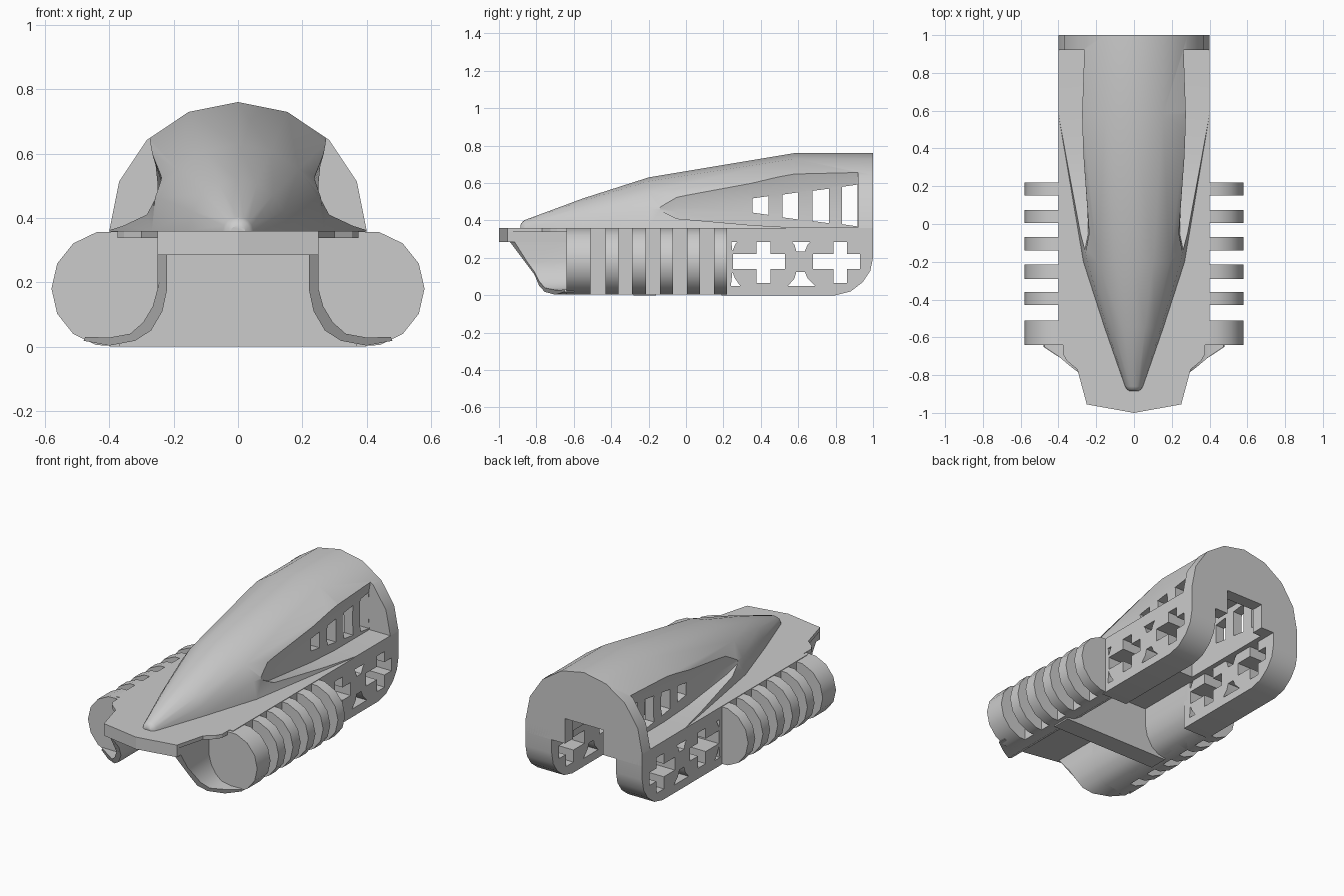
import bpy, bmesh
from math import sin, cos, pi, radians

if "Cube" in bpy.data.objects:
    bpy.data.objects.remove(bpy.data.objects["Cube"])


def loft(name, rings):
    """Closed skin through equal-length rings of 3D points."""
    bm = bmesh.new()
    vs = [[bm.verts.new(p) for p in r] for r in rings]
    n = len(rings[0])
    for a, b in zip(vs, vs[1:]):
        for i in range(n):
            j = (i + 1) % n
            bm.faces.new((a[i], a[j], b[j], b[i]))
    bm.faces.new(vs[0][::-1])
    bm.faces.new(vs[-1])
    bmesh.ops.recalc_face_normals(bm, faces=bm.faces)
    me = bpy.data.meshes.new(name)
    bm.to_mesh(me)
    bm.free()
    ob = bpy.data.objects.new(name, me)
    bpy.context.collection.objects.link(ob)
    return ob


def prism(name, pts, axis, a, b):
    place = {'x': lambda p, t: (t, p[0], p[1]),
             'y': lambda p, t: (p[0], t, p[1]),
             'z': lambda p, t: (p[0], p[1], t)}[axis]
    return loft(name, [[place(p, t) for p in pts] for t in (a, b)])


def box(name, x0, x1, y0, y1, z0, z1):
    return prism(name, [(x0, y0), (x1, y0), (x1, y1), (x0, y1)], 'z', z0, z1)


def carve(ob, cutters):
    for c in cutters:
        c.hide_render = True
        m = ob.modifiers.new("cut", 'BOOLEAN')
        m.operation, m.solver, m.object = 'DIFFERENCE', 'EXACT', c
    dg = bpy.context.evaluated_depsgraph_get()
    me = bpy.data.meshes.new_from_object(ob.evaluated_get(dg))
    ob.modifiers.clear()
    ob.data = me
    for c in cutters:
        bpy.data.objects.remove(c)


def smooth(ob, angle):
    bpy.ops.object.select_all(action='DESELECT')
    ob.select_set(True)
    bpy.context.view_layer.objects.active = ob
    bpy.ops.object.shade_smooth_by_angle(angle=radians(angle))


def hollow():
    # interior chamber and the notch through the rear wall
    return [box("chamber_cutter", -.19, .19, .3, .92, .2, .6),
            box("notch_cutter", -.13, .13, .9, 1.1, .2, .44)]


# canopy: half-round sections growing towards the rear
sections = [(-.885, .022, .015), (-.875, .038, .033), (-.86, .047, .043), (-.55, .155, .158),
            (-.2, .268, .27), (.58, .40, .40), (1, .40, .40)]
canopy = loft("canopy", [[(w * cos(pi * i / 8), y, .36 + h * sin(pi * i / 8))
                          for i in range(9)] for y, w, h in sections])


# side recess of the canopy: concave upright wall over a flat floor
def recess(s):
    rings = []
    for y, xt, xm, zt, zb in [(-.14, .255, .255, .48, .455),
                              (-.05, .238, .236, .53, .41),
                              (.35, .27, .25, .61, .375),
                              (.58, .275, .25, .65, .362),
                              (.92, .265, .25, .67, .361)]:
        h = zt - zb
        p = [(xt, zt), (xm * .7 + xt * .3, zb + .8 * h), (xm, zb + .55 * h),
             (xm, zb + .3 * h), (xm + .006, zb), (.6, zb), (.6, zt)]
        rings.append([(s * x, y, z) for x, z in p])
    return loft("recess_cutter", rings)


# tapering row of windows between the ribs
windows = []
for y0, y1, zb, zt in [(.355, .44, .43, .53), (.515, .60, .405, .55),
                       (.675, .765, .385, .57), (.835, .918, .368, .592)]:
    windows.append(prism("window_cutter", [(y0, zb + .012), (y1, zb), (y1, zt), (y0, zt - .012)],
                         'x', -.6, .6))
carve(canopy, [recess(1), recess(-1)] + hollow() + windows)
smooth(canopy, 30)

# deck plate with pointed nose: thick core, side wings added below
half = [(.25, -.955), (.25, -.6), (.40, -.6), (.40, 1)]
deck = prism("deck", [(0, -1)] + half + [(-x, y) for x, y in half[::-1]], 'z', .285, .36)
carve(deck, hollow())

# centre block under the deck, reaching under the rounded rails
box("centre_block", -.37, .37, -.28, -.16, 0, .287)

rail_profile = [(.19, 0), (.80, 0), (.88, .02), (.945, .07), (.985, .13), (1, .2),
                (1, .36), (.19, .36)]


def plus(y0, y1, yc):
    a, b, t, u = .14, .22, .065, .295
    return [(y0, a), (yc - .037, a), (yc - .037, t), (yc + .037, t), (yc + .037, a), (y1, a),
            (y1, b), (yc + .037, b), (yc + .037, u), (yc - .037, u), (yc - .037, b), (y0, b)]


for s, side in ((1, "right"), (-1, "left")):
    # rear side rail with cross-shaped and wedge-shaped holes
    rail = prism(side + "_rear_rail", rail_profile, 'x', s * .22, s * .40)
    holes = [plus(.25, .53, .415), plus(.68, .93, .825)]
    for top in (True, False):
        for w in ([(.24, .31), (.29, .31), (.262, .27), (.248, .235)],
                  [(.545, .31), (.69, .31), (.65, .27), (.635, .235), (.59, .235), (.58, .27)]):
            holes.append([(y, z if top else .36 - z) for y, z in w])
    carve(rail, [prism("hole_cutter", h, 'x', s * .1, s * .5) for h in holes])
    smooth(rail, 32)

    # front rail, rounded on its lower inner side
    outer = [(.22, .29), (.22, .18), (.235, .11), (.27, .05), (.32, .018), (.40, .003), (.48, .018)]
    smooth(prism(side + "_front_rail", [(s * x, z) for x, z in outer[:6] + [(.40, .36), (.22, .36)]],
                 'y', -.62, .2), 35)

    # round cooling fins, following the rail on the inside
    rim = [(.4 + .18 * cos(2 * pi * i / 14), .18 + .18 * sin(2 * pi * i / 14))
           for i in range(-3, 4)]
    disc = [(s * x, z) for x, z in rim + [(.36, .358), (.22, .358)] + outer[1:6]]
    for k, (y0, y1) in enumerate([(-.64, -.51), (-.43, -.36), (-.29, -.215), (-.14, -.07),
                                  (.005, .075), (.15, .22)]):
        smooth(prism(f"{side}_fin_{k + 1}", disc, 'y', y0, y1), 32)

    # curved front scoop, its leading edge sweeping back as it goes down and out
    inner = [(.25, .33), (.25, .18), (.265, .125), (.295, .075), (.335, .04), (.40, .028), (.475, .03)]
    lead = [-.945, -.85, -.81, -.785, -.755, -.70, -.65]
    shell = [(p, y) for p, y in zip(outer, lead)] + \
            [(p, y) for p, y in zip(inner[::-1], lead[::-1])]
    smooth(loft(side + "_scoop", [[(s * x, y, z) for (x, z), y in shell],
                                  [(s * x, -.6, z) for (x, z), y in shell]]), 40)

    # thin deck wing above the scoop
    prism(side + "_wing", [(s * .25, -.955), (s * .30, -.77), (s * .355, -.725), (s * .375, -.69),
                           (s * .375, -.6), (s * .25, -.6)], 'z', .337, .36)
